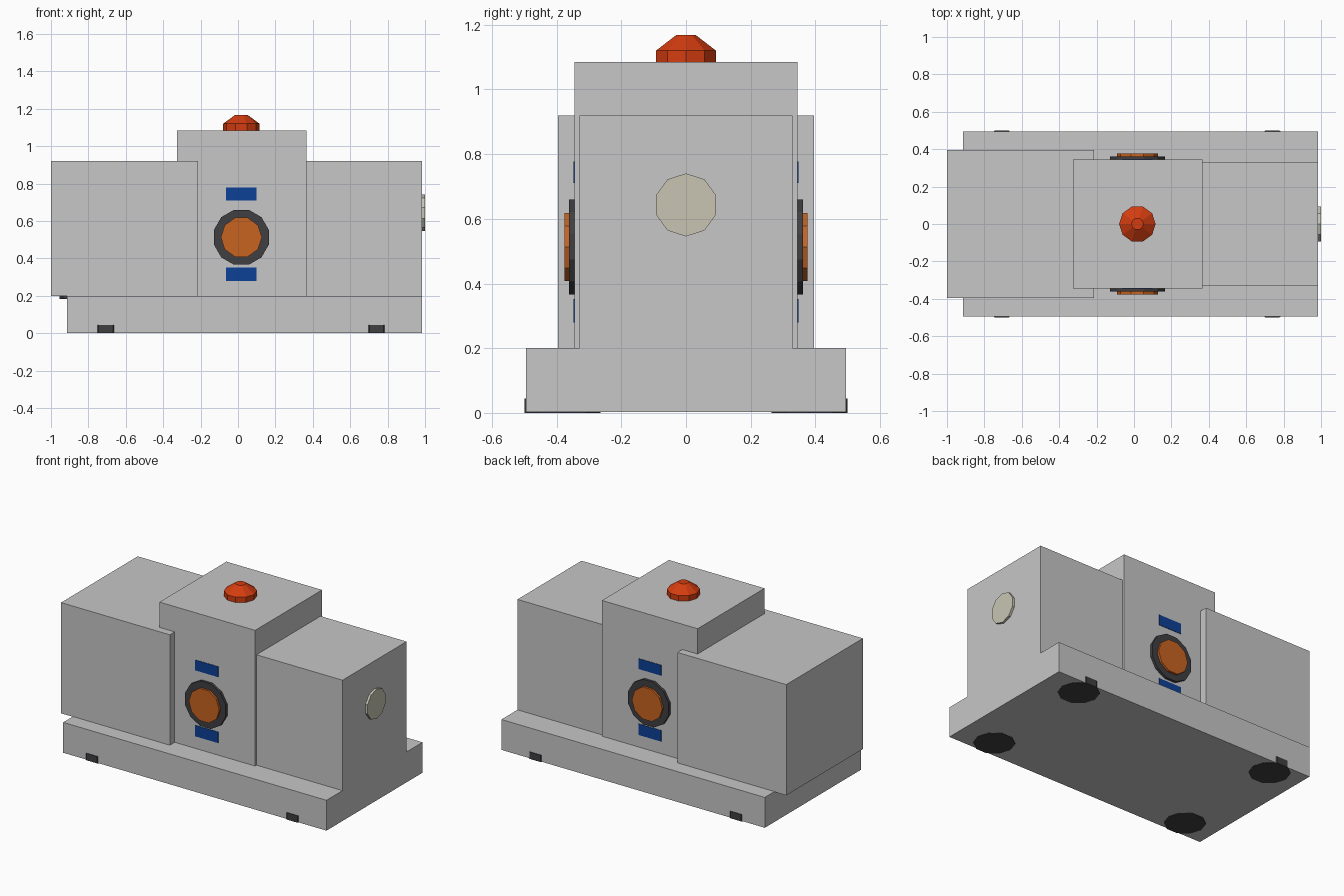
import bpy
import math
from mathutils import Matrix, Vector

cube = bpy.data.objects.get("Cube")
if cube:
    bpy.data.objects.remove(cube, do_unlink=True)


def material(name, rgb):
    m = bpy.data.materials.new(name)
    m.use_nodes = True
    m.diffuse_color = (*rgb, 1)
    m.node_tree.nodes["Principled BSDF"].inputs["Base Color"].default_value = (*rgb, 1)
    return m


grey = material("body grey", (0.57, 0.57, 0.57))
dark = material("dark rubber", (0.05, 0.05, 0.055))
orange = material("orange lens", (0.58, 0.125, 0.015))
red = material("beacon red", (0.66, 0.046, 0.005))
blue = material("blue stripe", (0.004, 0.052, 0.31))
cream = material("lamp cream", (0.58, 0.56, 0.45))


def box(name, low, high, mat):
    bpy.ops.mesh.primitive_cube_add(size=1)
    ob = bpy.context.object
    low, high = Vector(low), Vector(high)
    ob.data.transform(Matrix.Translation((low + high) / 2)
                      @ Matrix.Diagonal((*(high - low), 1)))
    ob.name = name
    ob.data.materials.append(mat)


def disc(name, start, axis, depth, r1, mat, sides=10, turn=0, r2=None):
    """Low-poly cylinder or frustum growing from start along axis (x, y or z)."""
    bpy.ops.mesh.primitive_cone_add(vertices=sides, radius1=r1, depth=depth,
                                    radius2=r1 if r2 is None else r2)
    ob = bpy.context.object
    # put the first vertex on the local x axis, then tip onto the wanted axis
    spin = Matrix.Rotation(math.radians(turn - 90), 4, "Z")
    tip = {"x": Matrix.Rotation(math.pi / 2, 4, "Y"),
           "y": Matrix.Rotation(-math.pi / 2, 4, "X"),
           "z": Matrix.Identity(4)}[axis]
    ob.data.transform(Matrix.Translation(start) @ tip
                      @ Matrix.Translation((0, 0, depth / 2)) @ spin)
    ob.name = name
    ob.data.materials.append(mat)


# Body blocks
box("base", (-0.915, -0.495, 0.002), (0.985, 0.495, 0.2), grey)
box("wide_end_block", (-1, -0.395, 0.198), (-0.215, 0.395, 0.92), grey)
box("centre_block", (-0.325, -0.345, 0.19), (0.365, 0.345, 1.085), grey)
box("narrow_end_block", (0.3, -0.33, 0.19), (0.985, 0.33, 0.92), grey)

# Portholes and stripes on both long sides
mid = 0.018
for side, label in ((-1, "front"), (1, "back")):
    for name, depth, radius, sides, turn, mat in (
            ("porthole_ring", 0.017, 0.152, 12, 15, dark),
            ("porthole_lens", 0.031, 0.11, 10, 0, orange)):
        y = 0.345 if side > 0 else -0.345 - depth
        disc(f"{label}_{name}", (mid, y, 0.513), "y", depth, radius, mat, sides, turn)
    for name, z1, z2 in (("upper_stripe", 0.71, 0.778), ("lower_stripe", 0.28, 0.352)):
        ys = sorted((side * 0.343, side * 0.348))
        box(f"{label}_{name}", (-0.065, ys[0], z1), (0.1, ys[1], z2), blue)

# Roof beacon
disc("beacon_drum", (mid, 0, 1.085), "z", 0.035, 0.0975, red)
disc("beacon_cap", (mid, 0, 1.12), "z", 0.048, 0.0975, red, r2=0.032)

# End lamp and underside plug
disc("end_lamp", (0.98, 0, 0.643), "x", 0.02, 0.0975, cream)
disc("underside_plug", (-0.857, 0, 0.183), "z", 0.016, 0.0975, dark)

# Feet just showing at the base sides
for x, end in ((-0.707, "right"), (0.74, "left")):
    for y, label in ((-0.382, "front"), (0.382, "back")):
        disc(f"{label}_{end}_foot", (x, y, 0), "z", 0.045, 0.123, dark)
